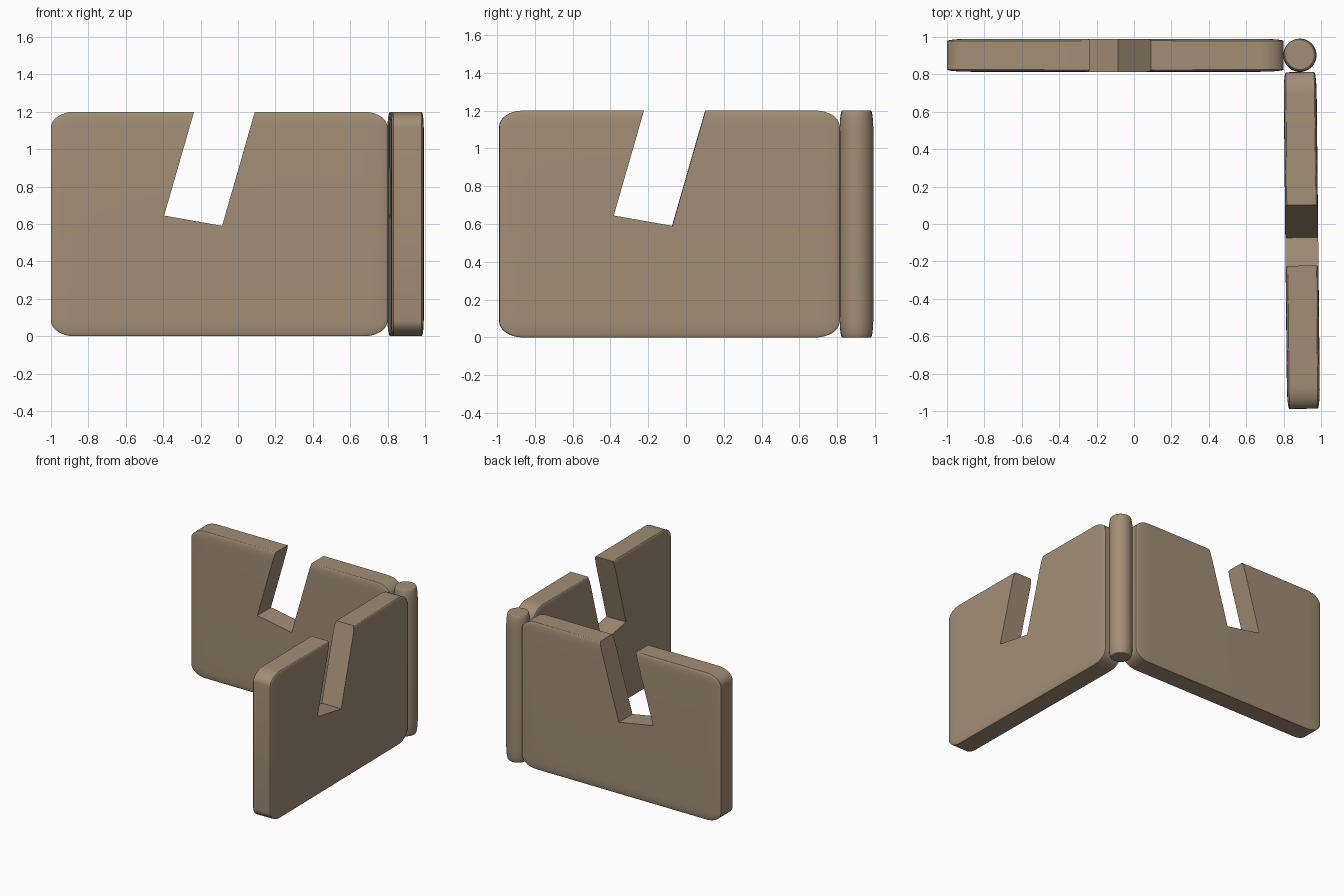
import bpy, bmesh
from math import radians
from mathutils import Matrix

if "Cube" in bpy.data.objects:
    bpy.data.objects.remove(bpy.data.objects["Cube"])

mat = bpy.data.materials.new("tan_board")
mat.diffuse_color = (0.36, 0.27, 0.18, 1)
mat.use_nodes = True
mat.node_tree.nodes["Principled BSDF"].inputs["Base Color"].default_value = mat.diffuse_color


def make_object(name, bm):
    bmesh.ops.recalc_face_normals(bm, faces=bm.faces)
    mesh = bpy.data.meshes.new(name)
    bm.to_mesh(mesh)
    bm.free()
    obj = bpy.data.objects.new(name, mesh)
    bpy.context.collection.objects.link(obj)
    mesh.materials.append(mat)
    return obj


def activate(obj):
    bpy.ops.object.select_all(action='DESELECT')
    obj.select_set(True)
    bpy.context.view_layer.objects.active = obj


def smooth(obj):
    activate(obj)
    bpy.ops.object.shade_smooth_by_angle(angle=radians(30))


# Slanted slot outline, in panel-local x and z
SLOT = [(-0.395, 0.645), (-0.085, 0.59), (0.09, 1.2), (0.147, 1.4),
        (-0.178, 1.4), (-0.235, 1.2)]


def slotted_panel(name, location, turn):
    # Rounded board: bevel a unit cube, then stretch it
    bm = bmesh.new()
    bmesh.ops.create_cube(bm, size=1)
    bmesh.ops.bevel(bm, geom=bm.edges[:], offset=0.07, segments=8,
                    profile=0.5, affect='EDGES')
    bmesh.ops.scale(bm, vec=(1.8, 0.176, 1.2), verts=bm.verts)
    bmesh.ops.translate(bm, vec=(0, 0, 0.6), verts=bm.verts)
    panel = make_object(name, bm)

    # Slot cutter prism
    bm = bmesh.new()
    face = bm.faces.new([bm.verts.new((x + 0.1, -0.3, z)) for x, z in SLOT])
    ext = bmesh.ops.extrude_face_region(bm, geom=[face])
    bmesh.ops.translate(bm, vec=(0, 0.6, 0), verts=[
        v for v in ext["geom"] if isinstance(v, bmesh.types.BMVert)])
    cutter = make_object("slot_cutter", bm)
    cutter.hide_render = True

    mod = panel.modifiers.new("slot", 'BOOLEAN')
    mod.operation = 'DIFFERENCE'
    mod.solver = 'EXACT'
    mod.object = cutter
    activate(panel)
    bpy.ops.object.modifier_apply(modifier=mod.name)
    bpy.data.objects.remove(cutter)

    panel.location = location
    panel.rotation_euler.z = radians(turn)
    smooth(panel)


slotted_panel("back_panel", (-0.1, 0.902, 0), 0)
slotted_panel("side_panel", (0.897, -0.088, 0), 90.6)

# Rounded hinge post at the corner
bm = bmesh.new()
bmesh.ops.create_cone(bm, cap_ends=True, segments=48, radius1=0.5,
                      radius2=0.5, depth=1)
rims = [e for e in bm.edges if abs(e.verts[0].co.z - e.verts[1].co.z) < 1e-5]
bmesh.ops.bevel(bm, geom=rims, offset=0.09, segments=8, profile=0.5,
                affect='EDGES')
bmesh.ops.transform(bm, verts=bm.verts, matrix=Matrix.Translation((0, 0, 0.6))
                    @ Matrix.Diagonal((0.178, 0.178, 1.2, 1)))
post = make_object("hinge_post", bm)
post.location = (0.887, 0.902, 0)
smooth(post)
